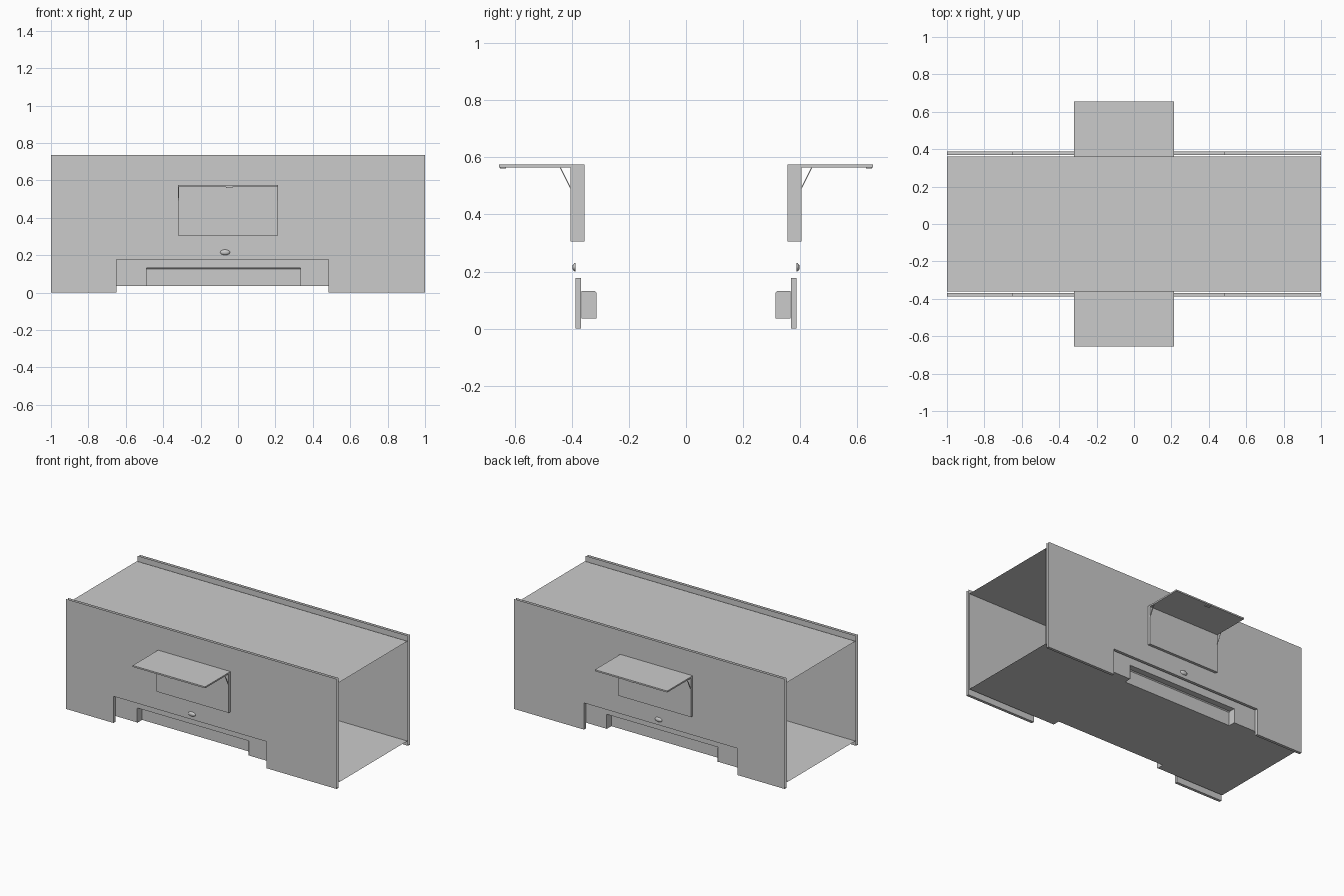
import bpy, bmesh
from math import pi, cos, sin
from mathutils import Vector

if "Cube" in bpy.data.objects:
    bpy.data.objects.remove(bpy.data.objects["Cube"])


def finish(name, bm, mirror=True):
    bmesh.ops.remove_doubles(bm, verts=bm.verts, dist=1e-5)
    bmesh.ops.recalc_face_normals(bm, faces=bm.faces)
    me = bpy.data.meshes.new(name)
    bm.to_mesh(me)
    bm.free()
    ob = bpy.data.objects.new(name, me)
    bpy.context.collection.objects.link(ob)
    if mirror:  # the two long sides are identical
        m = ob.modifiers.new("both_sides", 'MIRROR')
        m.use_axis = (False, True, False)
        m.use_mirror_merge = False
    return ob


def box(name, x0, x1, y0, y1, z0, z1):
    bm = bmesh.new()
    bmesh.ops.create_cube(bm, size=1)
    for v in bm.verts:
        v.co = Vector((x0 + (v.co.x + .5) * (x1 - x0),
                       y0 + (v.co.y + .5) * (y1 - y0),
                       z0 + (v.co.z + .5) * (z1 - z0)))
    return finish(name, bm)


# Long outer panels with a wide notch at the bottom, ends left open
bm = bmesh.new()
outline = [(-1, 0), (-.65, 0), (-.65, .178), (.483, .178),
           (.483, 0), (1, 0), (1, .735), (-1, .735)]
face = bm.faces.new([bm.verts.new((x, .368, z)) for x, z in outline])
new = bmesh.ops.extrude_face_region(bm, geom=[face])["geom"]
for v in new:
    if isinstance(v, bmesh.types.BMVert):
        v.co.y = .387
ends = [f for f in bm.faces if all(abs(abs(v.co.x) - 1) < 1e-4 for v in f.verts)]
bmesh.ops.delete(bm, geom=ends, context='FACES_ONLY')
finish("side_panel", bm)

# Open-ended inner shell; its middle stretch has a recess along both lower edges
FLOOR, ROOF, WALL = .035, .702, .36
RX0, RX1, RY, RZ = -.49, .333, .313, .132
plain = [(0, FLOOR), (RY, FLOOR), (WALL, FLOOR), (WALL, RZ), (WALL, ROOF), (0, ROOF)]
inset = [(0, FLOOR), (RY, FLOOR), (RY, RZ - .006), (RY + .006, RZ),
         (WALL, RZ), (WALL, ROOF), (0, ROOF)]
bm = bmesh.new()
for x0, x1, prof in [(-1, RX0, plain), (RX0, RX1, inset), (RX1, 1, plain)]:
    for (ya, za), (yb, zb) in zip(prof, prof[1:]):
        bm.faces.new([bm.verts.new(c) for c in
                      [(x0, ya, za), (x0, yb, zb), (x1, yb, zb), (x1, ya, za)]])
lip = .365
for x in (RX0, RX1):  # recess end walls
    bm.faces.new([bm.verts.new(c) for c in
                  [(x, RY, FLOOR), (x, lip, FLOOR), (x, lip, RZ),
                   (x, RY + .006, RZ), (x, RY, RZ - .006)]])
finish("inner_shell", bm)

# Serving hatch: surround, raised flap and its end lip
HX0, HX1 = -.32, .215
box("hatch_surround", HX0, HX1, .355, .405, .305, .565)
box("hatch_flap", HX0, HX1, .355, .655, .565, .575)
box("flap_handle", -.065, -.03, .63, .65, .56, .566)

# Thin diagonal stays that hold up the flap
for side, x in (("left", HX0 + .003), ("right", HX1 - .003)):
    bm = bmesh.new()
    a, b = Vector((x, .404, .492)), Vector((x, .442, .568))
    d = b - a
    rot = d.to_track_quat('Z', 'X').to_matrix().to_4x4()
    rot.translation = (a + b) / 2
    bmesh.ops.create_cone(bm, segments=6, radius1=.002, radius2=.002,
                          depth=d.length, cap_ends=True, matrix=rot)
    finish("flap_stay_" + side, bm)

# Small domed lamp under the hatch
bm = bmesh.new()
rings, n = 4, 16
levels = []
for i in range(rings):
    t = i / rings * pi / 2
    levels.append([bm.verts.new((-.069 + .027 * cos(t) * cos(2 * pi * k / n),
                                 .386 + .012 * sin(t),
                                 .215 + .015 * cos(t) * sin(2 * pi * k / n)))
                   for k in range(n)])
for lo, hi in zip(levels, levels[1:]):
    for k in range(n):
        bm.faces.new([lo[k], lo[(k + 1) % n], hi[(k + 1) % n], hi[k]])
bm.faces.new(levels[-1])
for f in bm.faces:
    f.smooth = True
finish("domed_lamp", bm)
